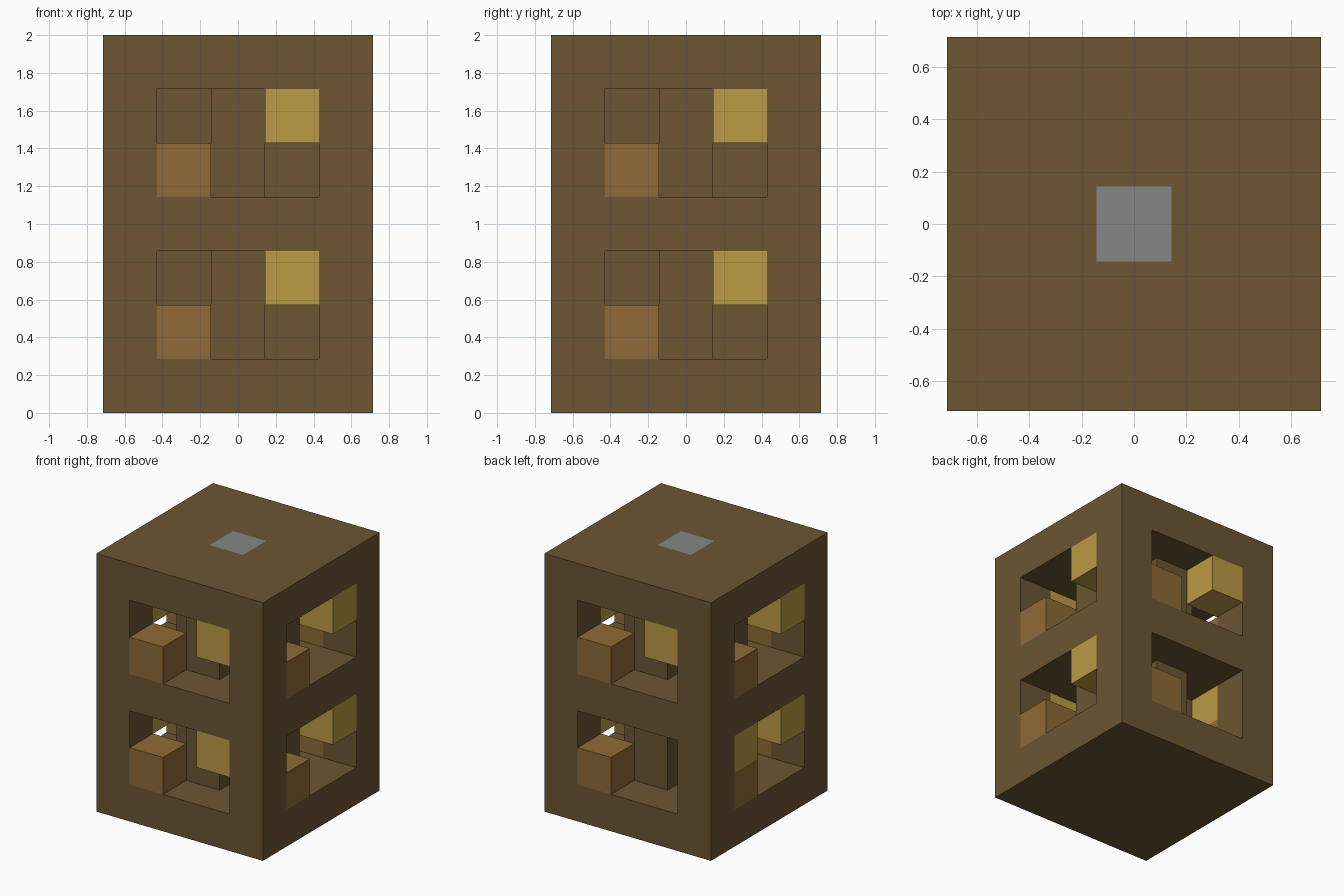
import bpy
import bmesh
from mathutils import Vector

old = bpy.data.objects.get("Cube")
if old:
    bpy.data.objects.remove(old, do_unlink=True)

S = 2 / 7            # edge of one block; the tower is 5 x 5 x 7 blocks
HALF = S / 2


def material(name, rgb):
    mat = bpy.data.materials.new(name)
    mat.use_nodes = True
    color = (*rgb, 1)
    mat.diffuse_color = color
    mat.node_tree.nodes["Principled BSDF"].inputs["Base Color"].default_value = color
    return mat


dark_wood = material("dark wood", (0.15, 0.091, 0.034))
warm_wood = material("warm wood", (0.275, 0.145, 0.037))
honey = material("honey yellow", (0.5, 0.325, 0.061))
stone = material("stone grey", (0.238, 0.238, 0.238))


def block_mesh(name, cells, mat):
    """Build the outer skin of a set of grid blocks."""
    bm = bmesh.new()
    cells = set(cells)
    for cell in cells:
        center = Vector(cell) * S + Vector((0, 0, HALF))
        for axis in range(3):
            for sign in (-1, 1):
                normal = Vector((0, 0, 0))
                normal[axis] = sign
                neighbour = tuple(int(c + n) for c, n in zip(cell, normal))
                if neighbour in cells:
                    continue
                u = Vector((0, 0, 0))
                u[(axis + 1) % 3] = 1
                v = normal.cross(u)
                corners = (-u - v, u - v, u + v, v - u)
                bm.faces.new([bm.verts.new(center + (normal + c) * HALF)
                              for c in corners])
    bmesh.ops.remove_doubles(bm, verts=bm.verts, dist=0.001)
    bmesh.ops.recalc_face_normals(bm, faces=bm.faces)
    mesh = bpy.data.meshes.new(name)
    bm.to_mesh(mesh)
    bm.free()
    mesh.materials.append(mat)
    obj = bpy.data.objects.new(name, mesh)
    bpy.context.collection.objects.link(obj)
    return obj


def is_solid(x, y, z):
    """Full slabs; open storeys keep corner posts and a cross-shaped core."""
    if (x, y, z) == (0, 0, 6):
        return False                     # socket for the roof block
    corner_post = abs(x) == 2 and abs(y) == 2
    core = abs(x) + abs(y) <= 1
    return z % 3 == 0 or corner_post or core


# Tower frame
block_mesh("tower_frame",
           [(x, y, z) for x in range(-2, 3) for y in range(-2, 3)
            for z in range(7) if is_solid(x, y, z)], dark_wood)

# Roof block set flush in the top
block_mesh("roof_block", [(0, 0, 6)], stone)

# Window blocks, turned a quarter around the tower for each side
low, high = (-1, -2), (1, -2)
for side in ("front", "right", "back", "left"):
    for storey, base in (("lower", 1), ("upper", 4)):
        block_mesh(f"{side}_{storey}_wood_block", [(*low, base)], warm_wood)
        # One lower block sits around the corner from its usual place
        spot = (-2, 1) if (side, storey) == ("back", "lower") else high
        block_mesh(f"{side}_{storey}_yellow_block", [(*spot, base + 1)], honey)
    low, high = (-low[1], low[0]), (-high[1], high[0])
